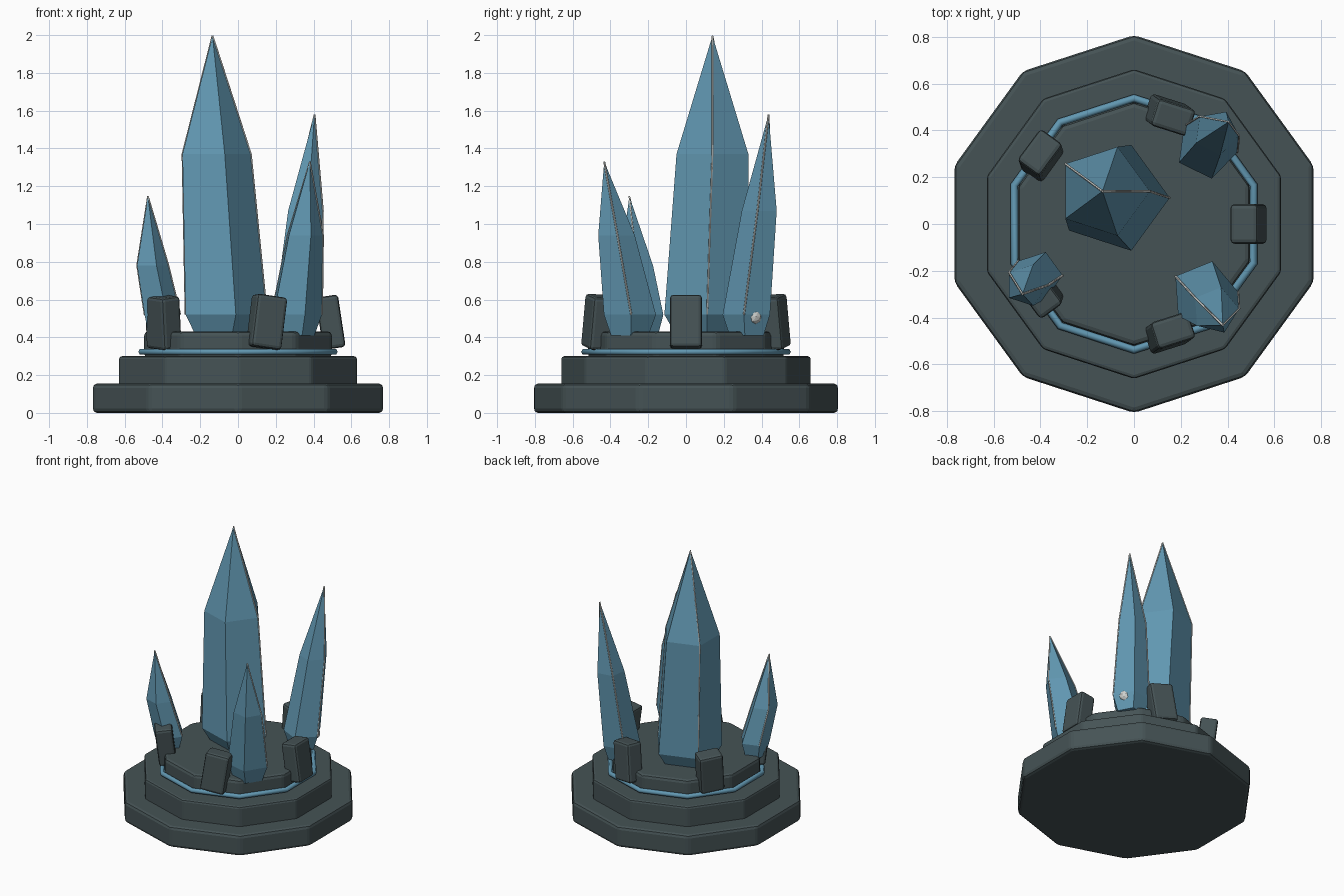
import bpy, bmesh, math
from mathutils import Vector

if "Cube" in bpy.data.objects:
    bpy.data.objects.remove(bpy.data.objects["Cube"])


def material(name, rgb):
    m = bpy.data.materials.new(name)
    m.diffuse_color = (*rgb, 1)
    m.use_nodes = True
    m.node_tree.nodes["Principled BSDF"].inputs["Base Color"].default_value = m.diffuse_color
    return m


STONE = material("dark stone", (0.060, 0.086, 0.091))
CRYSTAL = material("blue crystal", (0.120, 0.310, 0.440))
GLINT = material("pale glint", (0.62, 0.64, 0.62))


def add_object(name, data, mat):
    data.materials.append(mat)
    ob = bpy.data.objects.new(name, data)
    bpy.context.collection.objects.link(ob)
    return ob


def bevel(ob, width):
    mod = ob.modifiers.new("bevel", "BEVEL")
    mod.width, mod.segments, mod.limit_method = width, 2, "ANGLE"


def ring_points(cx, cy, z, r, sides, phase):
    return [Vector((cx + r * math.cos(phase + math.tau * i / sides),
                    cy + r * math.sin(phase + math.tau * i / sides), z))
            for i in range(sides)]


def loft(name, rings, mat, tip=None):
    """Skin stacked rings, closing the bottom and either capping or pointing the top."""
    bm = bmesh.new()
    loops = [[bm.verts.new(p) for p in ring] for ring in rings]
    n = len(loops[0])
    for a, b in zip(loops, loops[1:]):
        for i in range(n):
            j = (i + 1) % n
            bm.faces.new((a[i], a[j], b[j], b[i]))
    bm.faces.new(loops[0][::-1])
    if tip:
        t = bm.verts.new(tip)
        for i in range(n):
            bm.faces.new((loops[-1][i], loops[-1][(i + 1) % n], t))
    else:
        bm.faces.new(loops[-1])
    me = bpy.data.meshes.new(name)
    bm.to_mesh(me)
    bm.free()
    return add_object(name, me, mat)


def tube(name, points, radius, mat, closed=False, resolution=0):
    cu = bpy.data.curves.new(name, "CURVE")
    cu.dimensions = "3D"
    cu.bevel_depth, cu.bevel_resolution, cu.use_fill_caps = radius, resolution, True
    sp = cu.splines.new("POLY")
    sp.points.add(len(points) - 1)
    for p, co in zip(sp.points, points):
        p.co = (*co, 1)
    sp.use_cyclic_u = closed
    return add_object(name, cu, mat)


# Stepped ten-sided plinth, a corner pointing to front and back
UP = math.pi / 2
for name, r, z0, z1, w in (("base_tier", 0.808, 0.0, 0.155, 0.022),
                           ("middle_tier", 0.662, 0.14, 0.30, 0.015),
                           ("top_tier", 0.522, 0.29, 0.432, 0.022)):
    bevel(loft(name, [ring_points(0, 0, z, r, 10, UP) for z in (z0, z1)], STONE), w)

# Glowing inlay around the top tier
tube("inlay_ring", ring_points(0, 0, 0.323, 0.538, 10, UP), 0.017, CRYSTAL, True, 1)

# Five leaning stone blocks
for k in range(5):
    a = math.tau * k / 5
    bm = bmesh.new()
    bmesh.ops.create_cube(bm, size=1)
    bmesh.ops.scale(bm, vec=(0.12, 0.17, 0.28), verts=bm.verts)
    me = bpy.data.meshes.new("stone_block")
    bm.to_mesh(me)
    bm.free()
    ob = add_object(f"stone_block_{k + 1}", me, STONE)
    ob.location = (0.49 * math.cos(a), 0.49 * math.sin(a), 0.48)
    ob.rotation_euler = (0.15 * math.sin(a), -0.15 * math.cos(a), a)
    bevel(ob, 0.018)

# Five-sided crystals: (low centre, low radius, shoulder centre + z, radius, tip, phase)
crystals = {
    "main_crystal": ((-0.085, 0.112), 0.238, (-0.132, 0.14, 1.37), 0.20, (-0.135, 0.14, 1.996), 0),
    "back_right_crystal": ((0.31, 0.325), 0.133, (0.352, 0.392, 1.07), 0.098, (0.405, 0.437, 1.58), -8),
    "front_right_crystal": ((0.30, -0.30), 0.145, (0.348, -0.37, 0.94), 0.102, (0.38, -0.433, 1.33), 4),
    "front_left_crystal": ((-0.41, -0.22), 0.105, (-0.46, -0.262, 0.78), 0.092, (-0.477, -0.30, 1.147), 0),
}
for name, ((lx, ly), lr, (sx, sy, sz), sr, tip, deg) in crystals.items():
    ph = math.radians(deg)
    foot = ring_points(lx, ly, 0.41, lr * 0.72, 5, ph)
    low = ring_points(lx, ly, 0.52, lr, 5, ph)
    shoulder = ring_points(sx, sy, sz, sr, 5, ph)
    loft(name, [foot, low, shoulder], CRYSTAL, tip)
    # Pale glints along two of the edges
    for i in (0, 2):
        tube(f"{name}_glint_{i}", [low[i], shoulder[i], tip], 0.005, GLINT)

# Small pale bead showing through the back right crystal
bm = bmesh.new()
bmesh.ops.create_icosphere(bm, subdivisions=2, radius=0.045)
me = bpy.data.meshes.new("glow_bead")
bm.to_mesh(me)
bm.free()
add_object("glow_bead", me, GLINT).location = (0.375, 0.357, 0.51)
